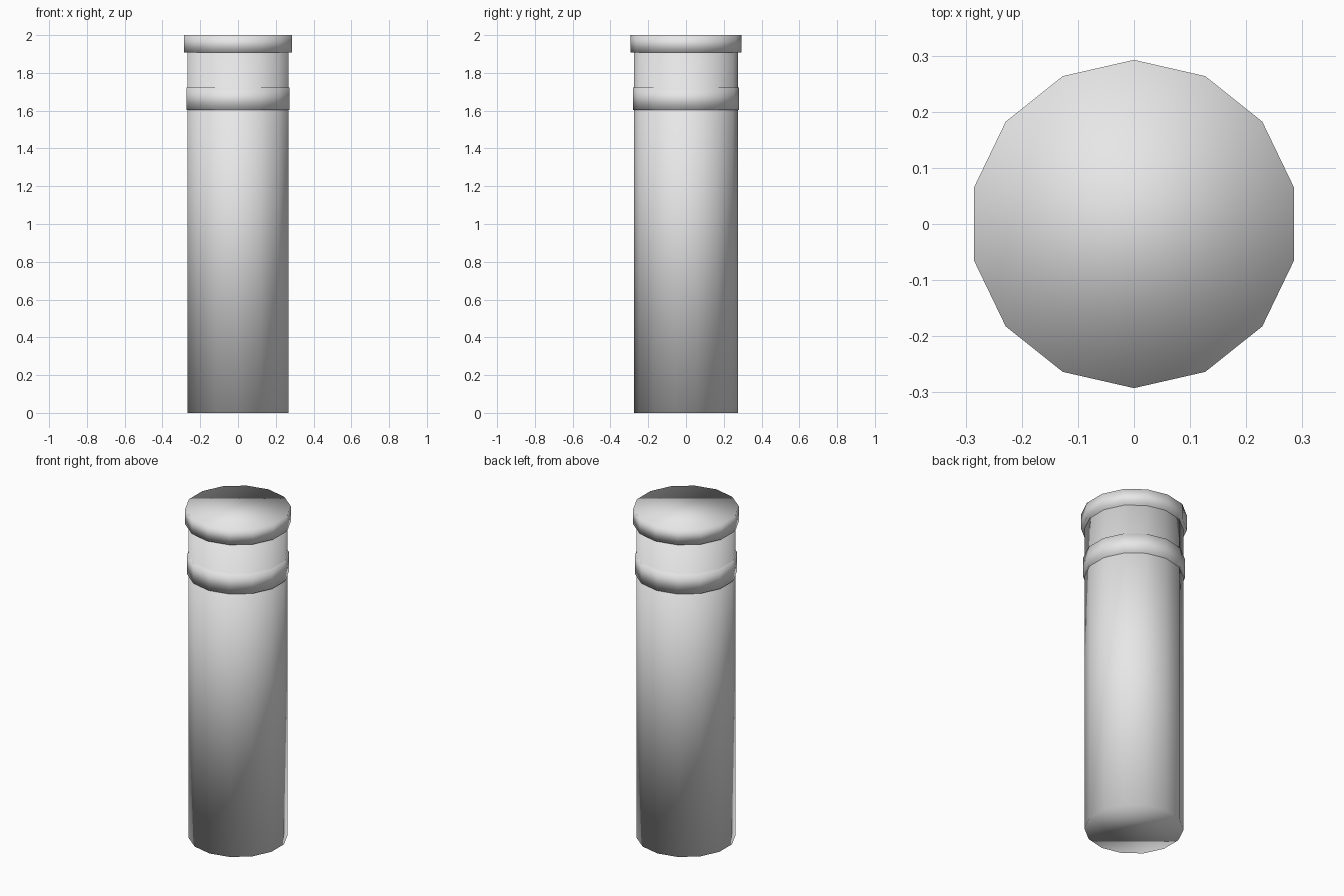
import bpy
import math

cube = bpy.data.objects.get("Cube")
if cube:
    bpy.data.objects.remove(cube, do_unlink=True)

# One plain grey for the whole post
grey = bpy.data.materials.new("light_grey")
grey.use_nodes = True
colour = (0.8, 0.8, 0.8, 1.0)
grey.diffuse_color = colour
grey.node_tree.nodes["Principled BSDF"].inputs["Base Color"].default_value = colour

SIDES = 14


def drum(name, radius, bottom, top):
    """Capped low-poly cylinder with soft shading and a corner facing the front."""
    bpy.ops.mesh.primitive_cylinder_add(
        vertices=SIDES, radius=radius, depth=top - bottom,
        end_fill_type='NGON', location=(0, 0, (bottom + top) / 2))
    obj = bpy.context.object
    obj.name = name
    obj.data.name = name
    obj.data.materials.append(grey)
    bpy.ops.object.shade_smooth()
    return obj


# Shaft, raised collar and top cap
drum("post_shaft", 0.274, 0.0, 1.95)
drum("post_collar", 0.281, 1.603, 1.723)
drum("post_cap", 0.2925, 1.908, 2.0)
